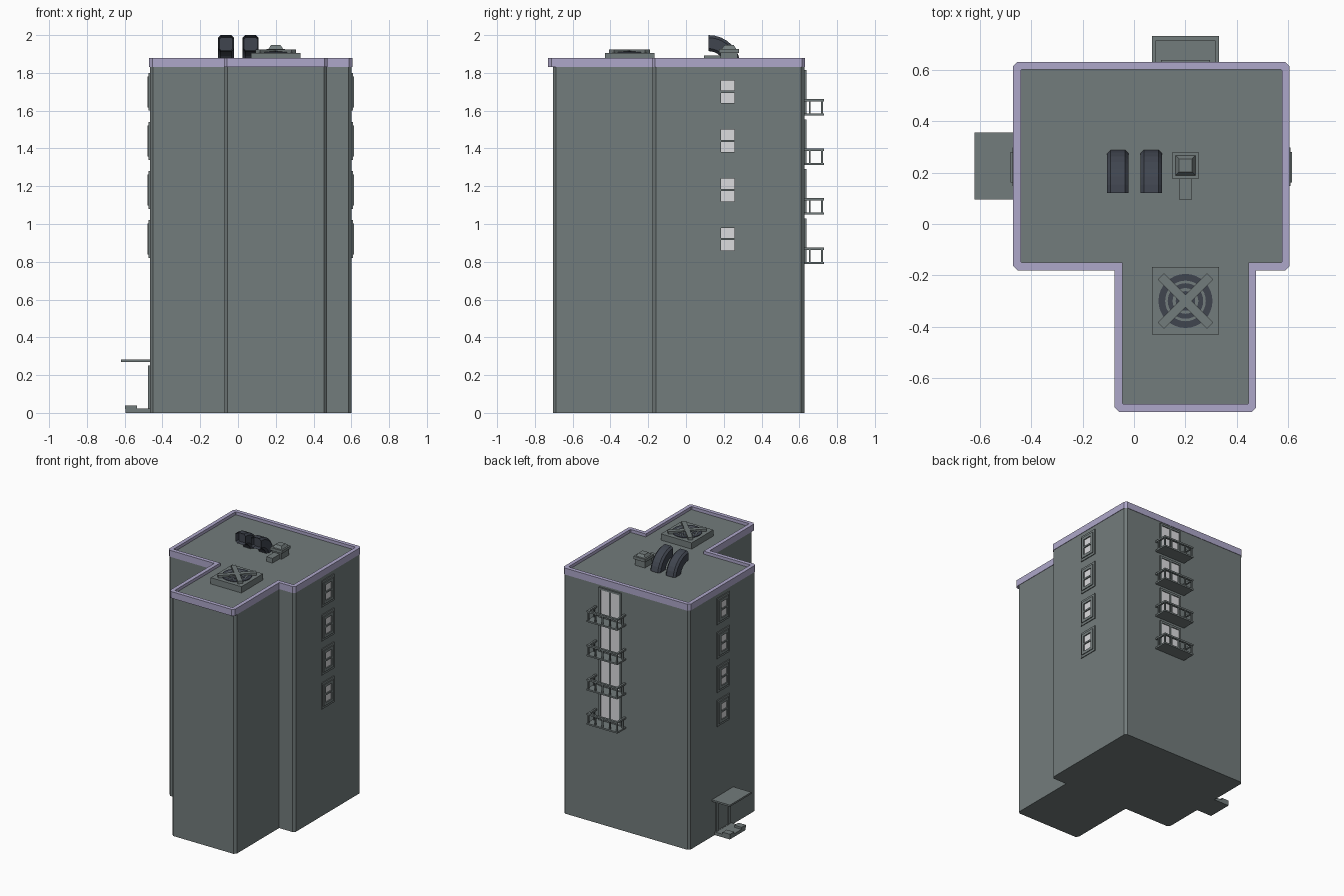
import bpy, bmesh, math
from mathutils import Vector, Matrix

if "Cube" in bpy.data.objects:
    bpy.data.objects.remove(bpy.data.objects["Cube"])

def mat(name, srgb):
    m = bpy.data.materials.new(name)
    m.diffuse_color = [((c + 0.055) / 1.055) ** 2.4 for c in srgb] + [1]
    m.use_nodes = True
    m.node_tree.nodes["Principled BSDF"].inputs["Base Color"].default_value = m.diffuse_color
    return m

GREY = mat("concrete_grey", (0.45, 0.485, 0.485))
LILAC = mat("lilac_trim", (0.68, 0.655, 0.79))
DARK = mat("dark_slate", (0.25, 0.27, 0.31))
GLASS = mat("pale_glass", (0.86, 0.86, 0.87))

def finish(name, bm, m):
    bmesh.ops.recalc_face_normals(bm, faces=bm.faces)
    me = bpy.data.meshes.new(name)
    bm.to_mesh(me)
    bm.free()
    me.materials.append(m)
    ob = bpy.data.objects.new(name, me)
    bpy.context.collection.objects.link(ob)
    return ob

def boxes(name, m, items):
    """Each item is x0, x1, y0, y1, z0, z1."""
    bm = bmesh.new()
    for x0, x1, y0, y1, z0, z1 in items:
        M = Matrix.Translation(((x0 + x1) / 2, (y0 + y1) / 2, (z0 + z1) / 2)) @ \
            Matrix.Diagonal((abs(x1 - x0), abs(y1 - y0), abs(z1 - z0), 1))
        bmesh.ops.create_cube(bm, size=1, matrix=M)
    return finish(name, bm, m)

def outline(inset, chamfer, front=-0.73):
    """T-shaped plan with its outer corners cut off."""
    i = inset
    p = [(-.47 + i, -.18 + i), (-.075 + i, -.18 + i), (-.075 + i, front + i), (.475 - i, front + i),
         (.475 - i, -.18 + i), (.605 - i, -.18 + i), (.605 - i, .63 - i), (-.47 + i, .63 - i)]
    out = []
    for k, c in enumerate(p):
        if k in (1, 4):
            out.append(Vector(c))
            continue
        c = Vector(c)
        for q in (p[k - 1], p[(k + 1) % 8]):
            out.append(c + (Vector(q) - c).normalized() * chamfer)
    return out

# main tower
bm = bmesh.new()
f = bm.faces.new([bm.verts.new((p.x, p.y, 0)) for p in outline(.003, .017, -.708)])
top = bmesh.ops.extrude_face_region(bm, geom=[f])
bmesh.ops.translate(bm, vec=(0, 0, 1.857), verts=[v for v in top["geom"] if isinstance(v, bmesh.types.BMVert)])
finish("tower_walls", bm, GREY)

# lilac parapet ring
bm = bmesh.new()
rings = [[bm.verts.new((p.x, p.y, z)) for p in outline(i, c)]
         for i, c, z in ((0, .017, 1.83), (0, .017, 1.88), (.03, .004, 1.88), (.03, .004, 1.83))]
n = len(rings[0])
for a in range(4):
    r, s = rings[a], rings[(a + 1) % 4]
    for k in range(n):
        bm.faces.new((r[k], r[(k + 1) % n], s[(k + 1) % n], s[k]))
finish("parapet", bm, LILAC)

FLOORS = [0.92 + 0.26 * k for k in range(4)]

def rim(a, b, c, d, w):
    """Four bars (u0, u1, z0, z1) around a rectangle."""
    return [(a, a + w, c, d), (b - w, b, c, d), (a + w, b - w, c, c + w), (a + w, b - w, d - w, d)]

# side windows: surround, inner frame with middle rail, glass
for side, wall, s in (("right", .602, 1), ("left", -.467, -1)):
    frames, panes = [], []
    for z in FLOORS:
        for a, b, c, d in rim(.147, .297, z - .1, z + .1, .018):
            frames.append((wall - s * .005, wall + s * .006, a, b, c, d))
        bars = rim(.162, .279, z - .082, z + .082, .022) + [(.18, .26, z - .006, z + .006)]
        for a, b, c, d in bars:
            frames.append((wall - s * .005, wall + s * .012, a, b, c, d))
        panes.append((wall - s * .005, wall + s * .004, .18, .262, z - .065, z + .065))
    boxes(side + "_window_frames", GREY, frames)
    boxes(side + "_window_glass", GLASS, panes)

# balconies and glazed doors on the back
slabs, rails, dframes, dglass = [], [], [], []
for z in [0.788 + 0.262 * k for k in range(4)]:
    slabs.append((.07, .33, .62, .73, z, z + .012))
    t = (z + .074, z + .087)
    rails += [(.07, .33, .713, .73, *t), (.07, .085, .62, .713, *t), (.315, .33, .62, .713, *t)]
    for k in range(5):
        x = .078 + k * .061
        rails.append((x - .005, x + .005, .716, .726, z + .01, z + .076))
    for x in (.078, .322):
        rails.append((x - .005, x + .005, .65, .66, z + .01, z + .076))
    for a, b, c, d in rim(.105, .295, z, z + .24, .016) + [(.195, .205, z + .016, z + .224)]:
        dframes.append((a, b, .62, .638, c, d))
    dglass.append((.12, .28, .62, .632, z + .012, z + .228))
boxes("balcony_slabs", GREY, slabs)
boxes("balcony_railings", GREY, rails)
boxes("balcony_door_frames", GREY, dframes)
boxes("balcony_door_glass", GLASS, dglass)

# entrance on the left
boxes("entrance_canopy", GREY, [(-.62, -.46, .095, .355, .27, .283)])
boxes("entrance_door_frame", GREY, [(-.477, -.46, a, b, c, d) for a, b, c, d in rim(.14, .31, 0, .25, .025)])
boxes("entrance_door", GREY, [(-.471, -.46, .16, .29, .02, .23)])
boxes("entrance_step", GREY, [(-.595, -.46, .13, .32, 0, .024)])
boxes("step_curbs", GREY, [(-.597, -.535, .13, .18, .02, .04), (-.597, -.535, .27, .32, .02, .04)])

# roof elbow ducts: chamfered square swept through a quarter arc
def duct(name, x):
    bm = bmesh.new()
    h, c = .0425, .014
    sec = [(-h + c, -h), (h - c, -h), (h, -h + c), (h, h - c), (h - c, h), (-h + c, h), (-h, h - c), (-h, -h + c)]
    prev, N = None, 8
    for k in range(N + 1):
        a = math.pi / 2 * k / N
        ring = [bm.verts.new((x + u, .12 + (.1275 + v) * math.cos(a), 1.83 + (.1275 + v) * math.sin(a)))
                for u, v in sec]
        if prev:
            for j in range(8):
                bm.faces.new((prev[j], prev[(j + 1) % 8], ring[(j + 1) % 8], ring[j]))
        else:
            bm.faces.new(ring)
        prev = ring
    mouth = bm.faces.new(prev)
    bmesh.ops.recalc_face_normals(bm, faces=bm.faces)
    bmesh.ops.inset_region(bm, faces=[mouth], thickness=.008, depth=0)
    bmesh.ops.translate(bm, vec=(0, .03, -.004), verts=mouth.verts)
    finish(name, bm, DARK)

duct("roof_duct_left", -.063)
duct("roof_duct_right", .067)

# small roof vent
boxes("vent_box", GREY, [(.158, .242, .183, .272, 1.85, 1.91), (.15, .25, .175, .28, 1.905, 1.927)])
boxes("vent_spout", GREY, [(.175, .226, .095, .19, 1.85, 1.893)])
bm = bmesh.new()
bmesh.ops.create_cone(bm, cap_ends=True, segments=4, radius1=.056, radius2=.036, depth=.022,
                      matrix=Matrix.Translation((.2, .2275, 1.936)) @ Matrix.Rotation(math.pi / 4, 4, 'Z'))
finish("vent_cap", bm, GREY)

# roof fan: housing, dark disc, rings, crossed bars
boxes("fan_housing", GREY, [(.07, .33, -.43, -.168, 1.85, 1.905)])
FAN = Vector((.2, -.299, 0))

def disc(name, r, z1, m):
    bm = bmesh.new()
    bmesh.ops.create_cone(bm, cap_ends=True, segments=32, radius1=r, radius2=r, depth=z1 - 1.9,
                          matrix=Matrix.Translation(FAN + Vector((0, 0, (z1 + 1.9) / 2))))
    finish(name, bm, m)

for k, (r, m) in enumerate(((.105, DARK), (.079, GREY), (.069, DARK), (.05, GREY), (.038, DARK))):
    disc("fan_ring_%d" % (k + 1), r, 1.91 + k * .0015, m)
bm = bmesh.new()
for k, a in enumerate((math.pi / 4, -math.pi / 4)):
    bmesh.ops.create_cube(bm, size=1, matrix=Matrix.Translation(FAN + Vector((0, 0, 1.914 + k * .001)))
                          @ Matrix.Rotation(a, 4, 'Z') @ Matrix.Diagonal((.27, .035, .02, 1)))
finish("fan_cross_bars", bm, GREY)
